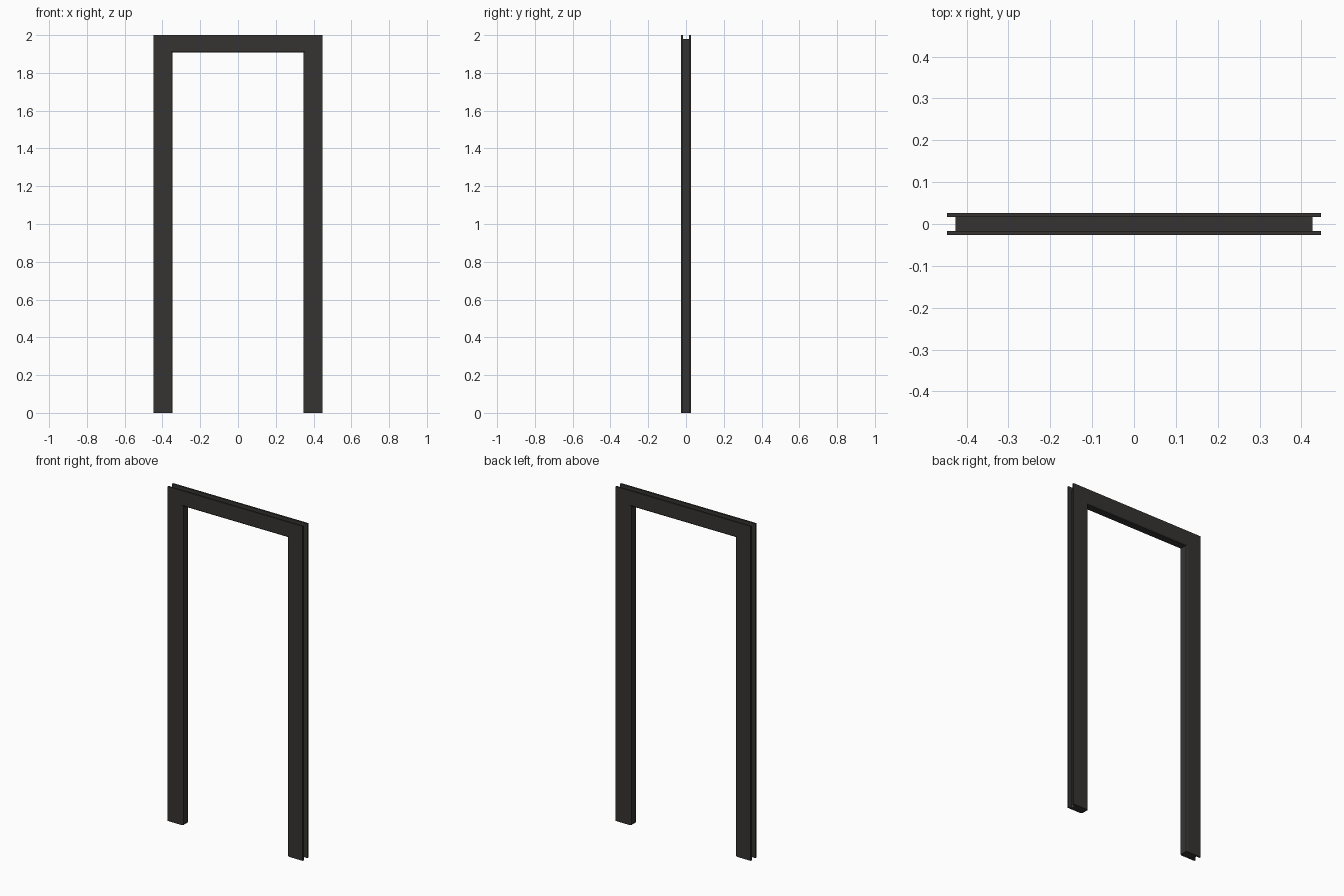
import bpy
import bmesh

if "Cube" in bpy.data.objects:
    bpy.data.objects.remove(bpy.data.objects["Cube"])

HALF_W, TOP = 0.447, 2.0

mat = bpy.data.materials.new("dark_paint")
mat.diffuse_color = (0.035, 0.034, 0.032, 1)
mat.use_nodes = True
mat.node_tree.nodes["Principled BSDF"].inputs["Base Color"].default_value = mat.diffuse_color


def sweep_frame(name, profile):
    """Sweep a closed (inset, y) profile up one leg, across the head, down the other."""
    bm = bmesh.new()
    rings = []
    for side, at_top in ((-1, 0), (-1, 1), (1, 1), (1, 0)):
        ring = [bm.verts.new((side * (HALF_W - d), y, (TOP - d * 0.92) * at_top))
                for d, y in profile]
        rings.append(ring)
    n = len(profile)
    for a, b in zip(rings, rings[1:]):
        for i in range(n):
            j = (i + 1) % n
            bm.faces.new((a[i], a[j], b[j], b[i]))
    bm.faces.new(rings[0])
    bm.faces.new(rings[-1])
    bmesh.ops.recalc_face_normals(bm, faces=bm.faces[:])
    mesh = bpy.data.meshes.new(name)
    bm.to_mesh(mesh)
    bm.free()
    mesh.materials.append(mat)
    obj = bpy.data.objects.new(name, mesh)
    bpy.context.collection.objects.link(obj)


# Jamb lining between the two casings
sweep_frame("jamb", [(0.021, -0.0165), (0.1, -0.0165), (0.1, 0.0165), (0.021, 0.0165)])

# Flat casings with a small chamfer on the opening edge
for name, s in (("front_casing", -1), ("back_casing", 1)):
    sweep_frame(name, [(0, s * 0.0165), (0, s * 0.0265), (0.092, s * 0.0265),
                       (0.1, s * 0.0215), (0.1, s * 0.0165)])
